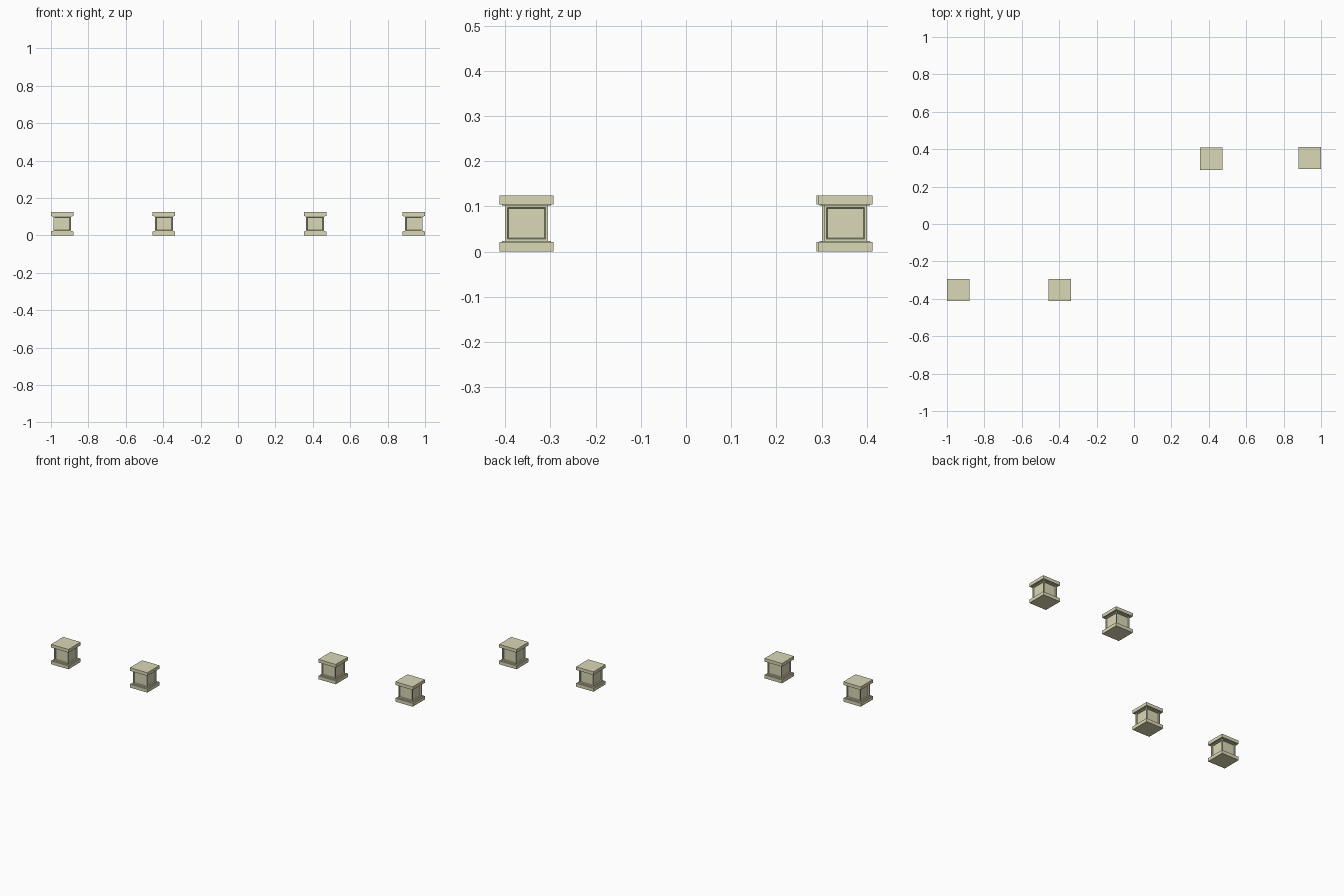
import bpy, bmesh
from mathutils import Matrix, Vector

if "Cube" in bpy.data.objects:
    bpy.data.objects.remove(bpy.data.objects["Cube"])


def add_box(bm, half, z0, z1):
    m = Matrix.Translation((0, 0, (z0 + z1) / 2)) @ Matrix.Diagonal((2 * half, 2 * half, z1 - z0, 1))
    return bmesh.ops.create_cube(bm, size=1, matrix=m)["verts"]


def make_object(name, bm, loc):
    mesh = bpy.data.meshes.new(name)
    bm.to_mesh(mesh)
    bm.free()
    mesh.materials.append(stone)
    ob = bpy.data.objects.new(name, mesh)
    ob.location = loc
    bpy.context.collection.objects.link(ob)


stone = bpy.data.materials.new("pale_stone")
stone.diffuse_color = (0.70, 0.69, 0.47, 1)
stone.use_nodes = True
stone.node_tree.nodes["Principled BSDF"].inputs["Base Color"].default_value = stone.diffuse_color


def pedestal(i, x, y):
    loc = (x, y, 0)
    # Square base and cap, each with a thin lip towards the body
    bm = bmesh.new()
    add_box(bm, 0.06, 0, 0.021)
    add_box(bm, 0.054, 0.021, 0.023)
    make_object(f"base_{i}", bm, loc)
    bm = bmesh.new()
    add_box(bm, 0.054, 0.102, 0.104)
    add_box(bm, 0.06, 0.104, 0.124)
    make_object(f"cap_{i}", bm, loc)
    # Body with a recessed panel on each of the four sides
    bm = bmesh.new()
    add_box(bm, 0.0475, 0.022, 0.103)
    bm.normal_update()
    for f in [f for f in bm.faces if abs(f.normal.z) < 0.5]:
        n = Vector(f.normal)
        bmesh.ops.inset_region(bm, faces=[f], thickness=0.0055, use_even_offset=True)
        bmesh.ops.inset_region(bm, faces=[f], thickness=0.002, use_even_offset=True)
        bmesh.ops.translate(bm, verts=f.verts[:], vec=n * -0.006)
    make_object(f"panelled_body_{i}", bm, loc)


for i, (x, y) in enumerate([(-0.94, -0.353), (-0.396, -0.353),
                            (0.412, 0.349), (0.94, 0.353)], 1):
    pedestal(i, x, y)
